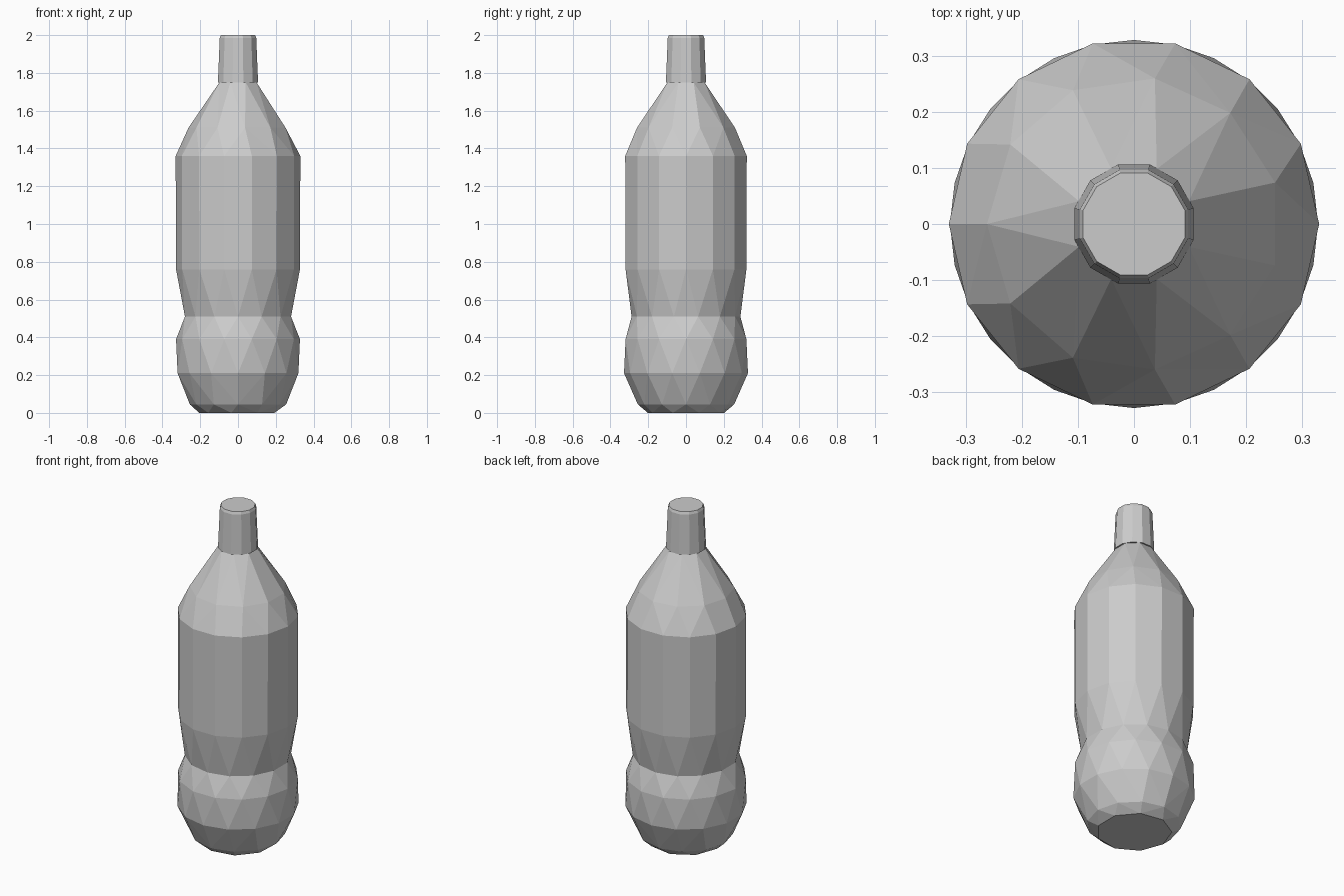
import bpy, bmesh, math

cube = bpy.data.objects.get("Cube")
if cube:
    bpy.data.objects.remove(cube, do_unlink=True)

# Single plain grey material
grey = bpy.data.materials.new("plain_grey")
grey.use_nodes = True
colour = (0.6, 0.6, 0.6, 1)
grey.diffuse_color = colour
grey.node_tree.nodes["Principled BSDF"].inputs["Base Color"].default_value = colour


def bridge(bm, low, high):
    """Join two rings of any vertex counts with triangles, matched by angle."""
    (a, turn_a), (b, turn_b) = low, high
    na, nb = len(a), len(b)
    i = j = 0
    while i < na or j < nb:
        next_a = (i + 1 + turn_a) / na
        next_b = (j + 1 + turn_b) / nb
        if j >= nb or (i < na and next_a <= next_b):
            bm.faces.new((a[i % na], a[(i + 1) % na], b[j % nb]))
            i += 1
        else:
            bm.faces.new((a[i % na], b[(j + 1) % nb], b[j % nb]))
            j += 1


def faceted_shell(name, rings, close_bottom=False, close_top=False):
    """Rings are (radius, height, sides, turn as a fraction of one side)."""
    bm = bmesh.new()
    loops = []
    for radius, z, sides, turn in rings:
        verts = []
        for k in range(sides):
            t = math.tau * (k + turn) / sides
            verts.append(bm.verts.new((radius * math.cos(t), radius * math.sin(t), z)))
        loops.append((verts, turn))
    for low, high in zip(loops, loops[1:]):
        bridge(bm, low, high)
    if close_bottom:
        bm.faces.new(loops[0][0][::-1])
    if close_top:
        bm.faces.new(loops[-1][0])
    # Merge triangles that lie in one plane
    bmesh.ops.dissolve_limit(bm, angle_limit=0.01, verts=bm.verts, edges=bm.edges)
    mesh = bpy.data.meshes.new(name)
    bm.to_mesh(mesh)
    bm.free()
    mesh.materials.append(grey)
    obj = bpy.data.objects.new(name, mesh)
    bpy.context.collection.objects.link(obj)
    return obj


# Rounded base, faceted, with a flat foot
faceted_shell("bottle_base", [
    (0.205, 0.0, 9, 0.5),
    (0.255, 0.045, 12, 0),
    (0.328, 0.21, 14, 0.5),
    (0.328, 0.39, 14, 0),
    (0.288, 0.51, 14, 0.5),
], close_bottom=True)

# Long body, sloping shoulder and narrow neck
faceted_shell("bottle_body", [
    (0.288, 0.51, 14, 0.5),
    (0.328, 0.76, 14, 0),
    (0.330, 1.36, 14, 0),
    (0.262, 1.51, 11, 0.5),
    (0.106, 1.75, 8, 0.5),
], close_top=True)

# Tapered cap with a small rounded rim
faceted_shell("bottle_cap", [
    (0.110, 1.75, 12, 0.5),
    (0.100, 1.985, 12, 0.5),
    (0.094, 2.0, 12, 0.5),
], close_bottom=True, close_top=True)
